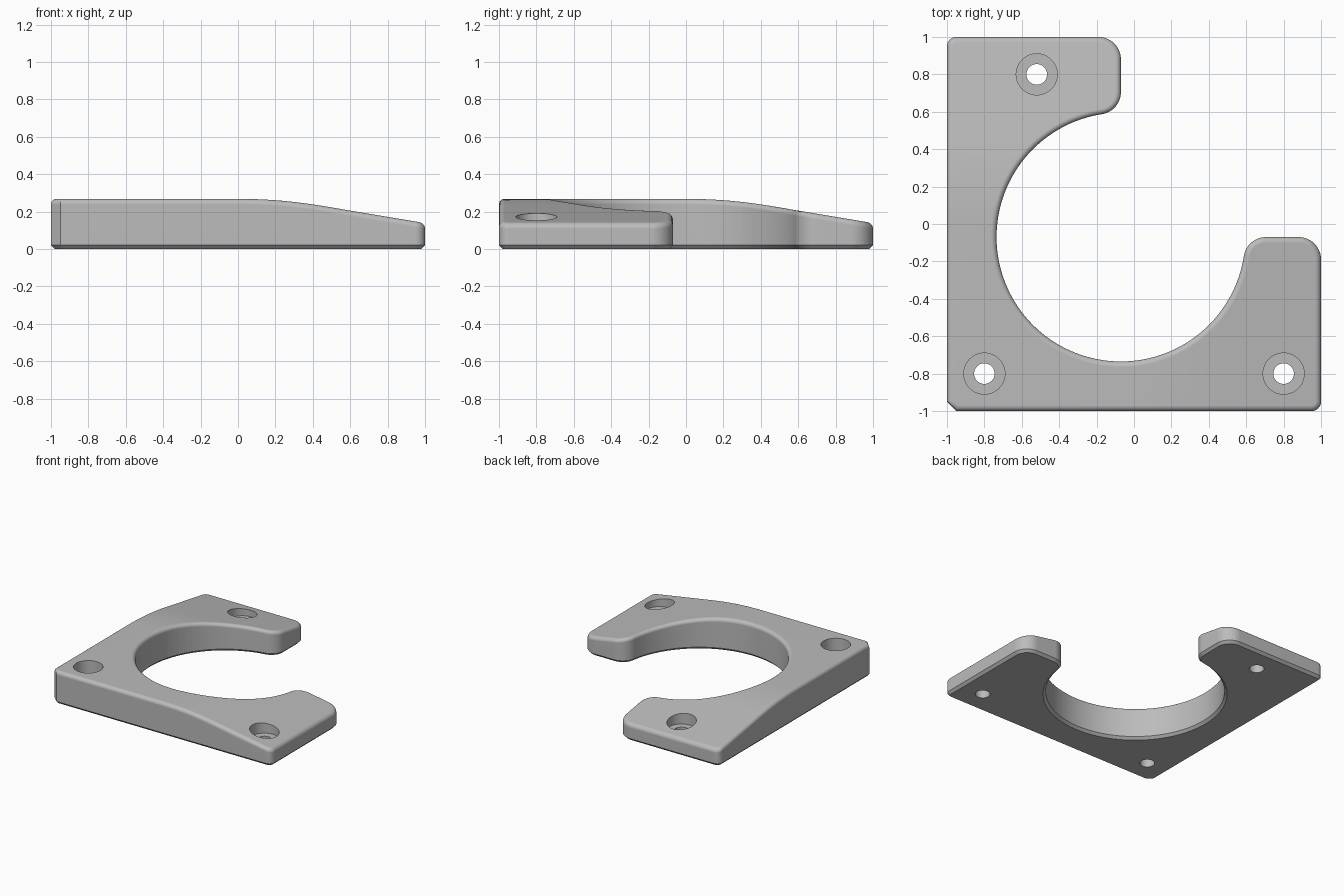
import bpy, bmesh
from math import sin, cos, pi, radians, sqrt, atan2
from mathutils import Vector

if "Cube" in bpy.data.objects:
    bpy.data.objects.remove(bpy.data.objects["Cube"])

HEIGHT, ROUND, CHAMFER = 0.268, 0.03, 0.02
TIP_R, BORE_R, BORE_C = 0.12, 0.665, -0.07
RAMP, CURVE = 0.45, 0.186


def arc(cx, cy, r, a0, a1, n):
    steps = [radians(a0 + (a1 - a0) * i / n) for i in range(n + 1)]
    return [Vector((cx + r * cos(a), cy + r * sin(a))) for a in steps]


def drop(t):
    """How far the top sinks: a gentle arc that runs on into a straight slope."""
    if t <= 0:
        return 0
    bend = min(t, RAMP)
    return CURVE * bend * bend + 2 * CURVE * RAMP * max(t - RAMP, 0)


def inset(path, d):
    """Mitred inward offset of a counter-clockwise closed path."""
    out = []
    for i, p in enumerate(path):
        a = (p - path[i - 1]).normalized()
        b = (path[(i + 1) % len(path)] - p).normalized()
        na, nb = Vector((-a.y, a.x)), Vector((-b.y, b.x))
        out.append(p + (na + nb) * d / (1 + na.dot(nb)))
    return out


# Outline: one arm, then its mirror image across the diagonal
tip_y = BORE_C - TIP_R
reach = sqrt((BORE_R + TIP_R) ** 2 - TIP_R ** 2)
lean = atan2(TIP_R, reach) * 180 / pi
half = [Vector((-0.95, -1))]
half += arc(0.95, -0.95, 0.05, -90, 0, 8)
half += arc(1 - TIP_R, tip_y, TIP_R, 0, 90, 12)
half += arc(BORE_C + reach, tip_y, TIP_R, 90, 180 - lean, 12)
half += arc(BORE_C, BORE_C, BORE_R, -lean, -135, 48)[1:]
outline = half + [Vector((p.y, p.x)) for p in reversed(half[:-1])]

# Plate: stacked rings with a chamfered foot and a rounded top rim
levels = [(CHAMFER, 0), (0, CHAMFER)]
for i in range(7):
    a = pi / 2 * i / 6
    levels.append((ROUND * (1 - cos(a)), HEIGHT - ROUND * (1 - sin(a))))
bm = bmesh.new()
rings = [[bm.verts.new((p.x, p.y, z)) for p in inset(outline, d)] for d, z in levels]
count = len(outline)
for low, high in zip(rings, rings[1:]):
    for i in range(count):
        j = (i + 1) % count
        bm.faces.new((low[i], low[j], high[j], high[i]))
bm.faces.new(rings[-1])
bm.faces.new(rings[0][::-1])

# Slice the arms, then lower their tops along the slope
for axis in (Vector((1, 0, 0)), Vector((0, 1, 0))):
    for i in range(10):
        geom = bm.verts[:] + bm.edges[:] + bm.faces[:]
        bmesh.ops.bisect_plane(bm, geom=geom, dist=1e-5,
                               plane_co=axis * (RAMP * i / 9 + 0.0005), plane_no=axis)
for v in bm.verts:
    if v.co.z > HEIGHT - ROUND - 0.001:
        v.co.z -= max(drop(v.co.x), drop(v.co.y))
bmesh.ops.recalc_face_normals(bm, faces=bm.faces)


def make_object(name, mesh_data):
    mesh = bpy.data.meshes.new(name)
    mesh_data.to_mesh(mesh)
    mesh_data.free()
    obj = bpy.data.objects.new(name, mesh)
    bpy.context.collection.objects.link(obj)
    return obj


plate = make_object("corner_plate", bm)

# Counterbored screw holes
bm = bmesh.new()
for x, y in ((-0.8, -0.8), (0.8, -0.8), (-0.52, 0.8)):
    steps = [(0.055, -0.1), (0.055, 0.1), (0.11, 0.1), (0.11, 0.5)]
    stack = [[bm.verts.new((p.x, p.y, z)) for p in arc(x, y, r, 0, 352.5, 47)] for r, z in steps]
    for low, high in zip(stack, stack[1:]):
        for i in range(48):
            bm.faces.new((low[i - 1], low[i], high[i], high[i - 1]))
    bm.faces.new(stack[0][::-1])
    bm.faces.new(stack[-1])
bmesh.ops.recalc_face_normals(bm, faces=bm.faces)
cutter = make_object("hole_cutter", bm)
cutter.hide_render = True

grey = bpy.data.materials.new("plain_grey")
grey.use_nodes = True
colour = (0.5, 0.5, 0.5, 1)
grey.diffuse_color = colour
grey.node_tree.nodes["Principled BSDF"].inputs["Base Color"].default_value = colour
plate.data.materials.append(grey)
cutter.data.materials.append(grey)

# Cut the holes and finish the shading
bpy.ops.object.select_all(action='DESELECT')
plate.select_set(True)
bpy.context.view_layer.objects.active = plate
cut = plate.modifiers.new("holes", 'BOOLEAN')
cut.operation, cut.solver, cut.object = 'DIFFERENCE', 'EXACT', cutter
bpy.ops.object.modifier_apply(modifier=cut.name)
bpy.data.objects.remove(cutter)
bpy.ops.object.shade_smooth_by_angle(angle=radians(30))
weighted = plate.modifiers.new("clean_shading", 'WEIGHTED_NORMAL')
weighted.keep_sharp = True
